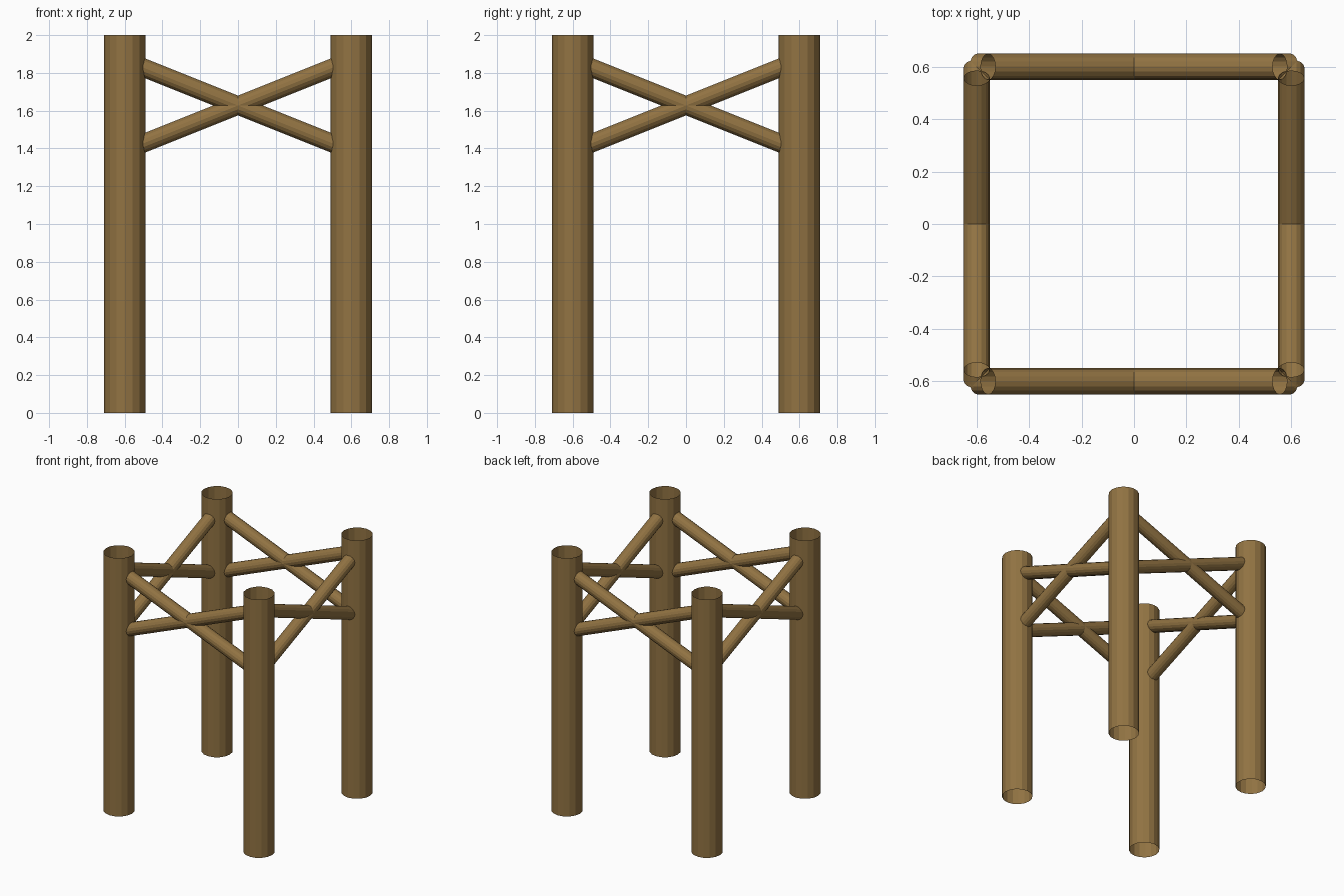
import bpy, bmesh, math
from mathutils import Vector, Matrix

if "Cube" in bpy.data.objects:
    bpy.data.objects.remove(bpy.data.objects["Cube"])

SIDES = 16

wood = bpy.data.materials.new("brown wood")
wood.diffuse_color = (0.285, 0.171, 0.055, 1)
wood.use_nodes = True
wood.node_tree.nodes["Principled BSDF"].inputs["Base Color"].default_value = wood.diffuse_color


def tube(name, start, end, u, v, turn=0.0):
    """Open-ended tube between two rims spanned by the vectors u and v."""
    start, end, u, v = Vector(start), Vector(end), Vector(u), Vector(v)
    bm = bmesh.new()
    rims = []
    for c in (start, end):
        ring = []
        for i in range(SIDES):
            a = 2 * math.pi * i / SIDES
            ring.append(bm.verts.new(c + u * math.cos(a) + v * math.sin(a)))
        rims.append(ring)
    outward = u.cross(v).dot(end - start) > 0
    for i in range(SIDES):
        j = (i + 1) % SIDES
        quad = [rims[0][i], rims[0][j], rims[1][j], rims[1][i]]
        bm.faces.new(quad if outward else quad[::-1])
    bm.transform(Matrix.Rotation(turn, 4, 'Z'))
    mesh = bpy.data.meshes.new(name)
    bm.to_mesh(mesh)
    bm.free()
    mesh.materials.append(wood)
    obj = bpy.data.objects.new(name, mesh)
    bpy.context.collection.objects.link(obj)
    return obj


for k, side in enumerate(("front", "right", "back", "left")):
    turn = k * math.pi / 2
    # corner post, a hollow log without end caps
    tube(side + "_post", (-0.6, -0.6, 0), (-0.6, -0.6, 2),
         (0.11, 0, 0), (0, 0.11, 0), turn)
    # pair of crossed braces with slanted ends inside the posts
    for s, label in ((1, "falling"), (-1, "rising")):
        tube(f"{side}_{label}_brace",
             (-0.557 * s, -0.6, 1.85), (0.598 * s, -0.6, 1.388),
             (0, 0.05, 0), (0.0285 * s, 0, 0.041), turn)
